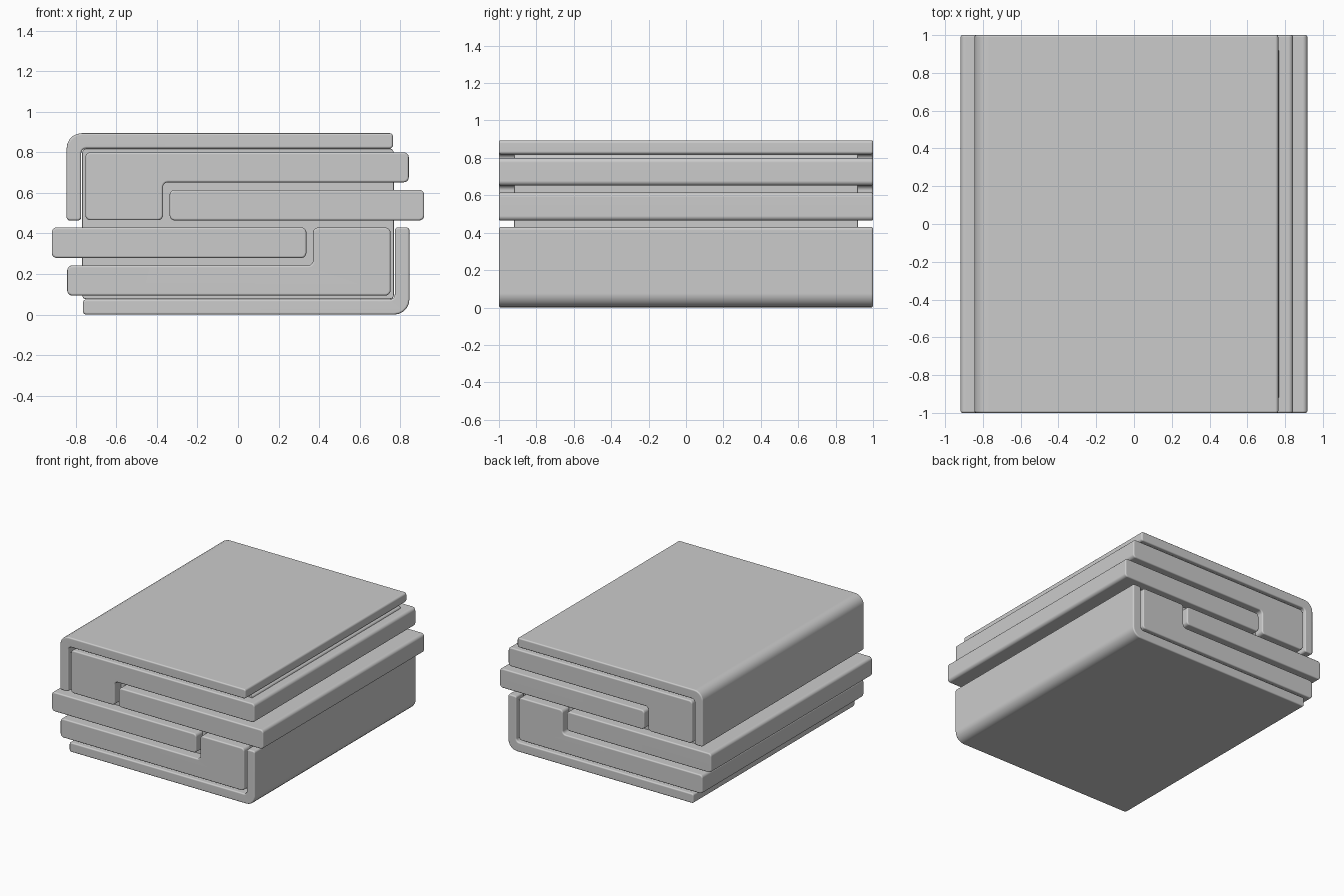
import bpy, bmesh, math
from mathutils import Vector

if "Cube" in bpy.data.objects:
    bpy.data.objects.remove(bpy.data.objects["Cube"])

HEIGHT = 0.9  # rotation centre of the interlocking halves lies at half of this


def rounded(points, seg=5):
    """Turn (x, z, radius) corners into a rounded outline."""
    out = []
    n = len(points)
    for i, (x, z, r) in enumerate(points):
        p = Vector((x, z))
        a = (Vector(points[i - 1][:2]) - p).normalized()
        b = (Vector(points[(i + 1) % n][:2]) - p).normalized()
        centre = p + (a + b) * r  # all corners are square
        for k in range(seg + 1):
            t = math.pi / 2 * k / seg
            out.append(centre - b * r * math.cos(t) - a * r * math.sin(t))
    return out


def slab(name, points, half_len, edge, flip=False):
    """Extrude an outline along y with softened end edges."""
    if flip:
        points = [(-x, HEIGHT - z, r) for x, z, r in points]
    bm = bmesh.new()
    face = bm.faces.new([bm.verts.new((p.x, -half_len, p.y)) for p in rounded(points)])
    ext = bmesh.ops.extrude_face_region(bm, geom=[face], use_keep_orig=True)
    moved = [v for v in ext["geom"] if isinstance(v, bmesh.types.BMVert)]
    bmesh.ops.translate(bm, verts=moved, vec=(0, 2 * half_len, 0))
    bmesh.ops.recalc_face_normals(bm, faces=bm.faces)
    rims = [e for e in bm.edges if abs(e.verts[0].co.y - e.verts[1].co.y) < 1e-6]
    bmesh.ops.bevel(bm, geom=rims, offset=edge, segments=3, profile=0.5, affect='EDGES')
    bmesh.ops.recalc_face_normals(bm, faces=bm.faces)
    mesh = bpy.data.meshes.new(name)
    bm.to_mesh(mesh)
    bm.free()
    obj = bpy.data.objects.new(name, mesh)
    bpy.context.collection.objects.link(obj)
    bpy.ops.object.select_all(action='DESELECT')
    obj.select_set(True)
    bpy.context.view_layer.objects.active = obj
    bpy.ops.object.shade_smooth_by_angle(angle=math.radians(35))
    wn = obj.modifiers.new("weighted_normals", 'WEIGHTED_NORMAL')
    wn.keep_sharp = True
    return obj


# L-shaped outer cover, stepped middle layer and straight inner bar
cover = [(-0.845, 0.467, 0.016), (-0.773, 0.467, 0.016), (-0.773, 0.822, 0.025),
         (0.764, 0.822, 0.016), (0.764, 0.897, 0.016), (-0.845, 0.897, 0.075)]
step = [(-0.752, 0.468, 0.025), (-0.37, 0.468, 0.025), (-0.37, 0.655, 0.025),
        (0.842, 0.655, 0.025), (0.842, 0.803, 0.025), (-0.752, 0.803, 0.025)]
bar = [(-0.337, 0.467, 0.025), (0.918, 0.467, 0.025),
       (0.918, 0.618, 0.025), (-0.337, 0.618, 0.025)]

for half, flip in (("upper", False), ("lower", True)):
    slab(half + "_cover", cover, 1.0, 0.01, flip)
    slab(half + "_step_layer", step, 1.0, 0.01, flip)
    slab(half + "_inner_bar", bar, 1.0, 0.01, flip)

# recessed core seen through the gaps
core = [(-0.768, 0.079, 0.02), (0.768, 0.079, 0.02),
        (0.768, 0.821, 0.02), (-0.768, 0.821, 0.02)]
slab("core", core, 0.92, 0.004)

# settle the whole model on the floor
for obj in bpy.data.objects:
    obj.location.z = -0.003
